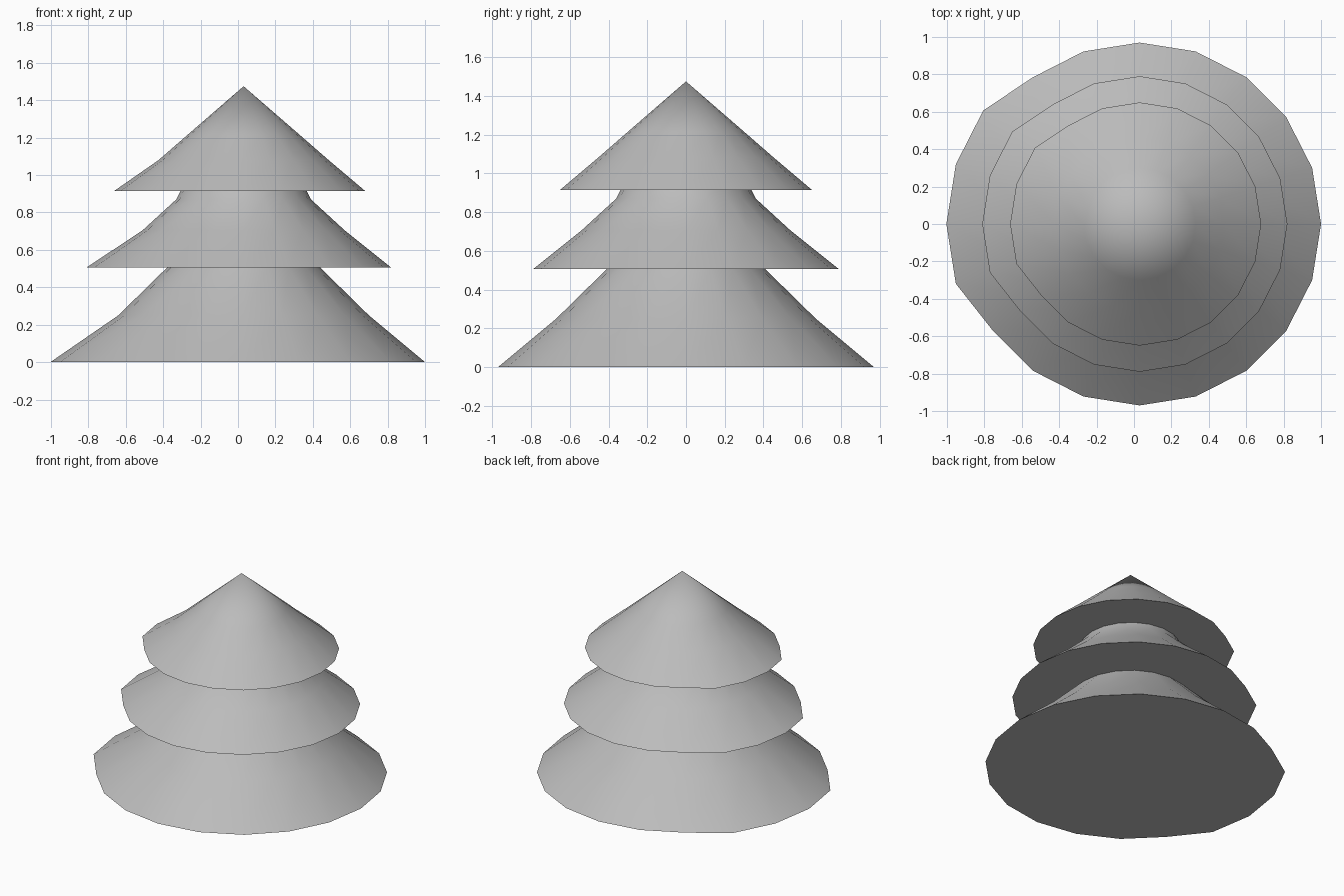
import bpy, bmesh, math

cube = bpy.data.objects.get("Cube")
if cube:
    bpy.data.objects.remove(cube, do_unlink=True)

SIDES = 20
CENTRE_X = 0.03
FLARED = range(8, 12)   # rim corners pulled outward on one side
FLARE = 1.065

grey = bpy.data.materials.new("plain_grey")
grey.use_nodes = True
colour = (0.5, 0.5, 0.5, 1)
grey.diffuse_color = colour
grey.node_tree.nodes["Principled BSDF"].inputs["Base Color"].default_value = colour


def make_tier(name, profile):
    """Lathe (radius, height) points into a closed skirt; radius 0 is a tip."""
    bm = bmesh.new()
    rings = []
    for level, (radius, z) in enumerate(profile):
        if radius == 0:
            rings.append([bm.verts.new((CENTRE_X, 0, z))] * SIDES)
            continue
        ring = []
        for i in range(SIDES):
            r = radius * (FLARE if level == 0 and i in FLARED else 1)
            a = math.tau * i / SIDES
            ring.append(bm.verts.new((CENTRE_X + r * math.cos(a), r * math.sin(a), z)))
        rings.append(ring)
    for low, high in zip(rings, rings[1:]):
        for i in range(SIDES):
            j = (i + 1) % SIDES
            corners = [low[i], low[j], high[j], high[i]]
            bm.faces.new(list(dict.fromkeys(corners)))
    # flat underside, and a lid on tiers without a tip
    bm.faces.new(rings[0][::-1])
    if profile[-1][0] > 0:
        bm.faces.new(rings[-1])
    mesh = bpy.data.meshes.new(name)
    bm.to_mesh(mesh)
    bm.free()
    mesh.materials.append(grey)
    obj = bpy.data.objects.new(name, mesh)
    bpy.context.collection.objects.link(obj)
    bpy.ops.object.select_all(action='DESELECT')
    obj.select_set(True)
    bpy.context.view_layer.objects.active = obj
    bpy.ops.object.shade_smooth_by_angle(angle=math.radians(35))


# Each lower tier's neck tucks slightly into the tier above
make_tier("lower_branches", [(0.97, 0), (0.67, 0.25), (0.41, 0.505), (0.39, 0.53)])
make_tier("middle_branches", [(0.79, 0.505), (0.54, 0.705), (0.36, 0.87), (0.325, 0.94)])
make_tier("top_branches", [(0.65, 0.915), (0.455, 1.08), (0.30, 1.215), (0, 1.475)])
